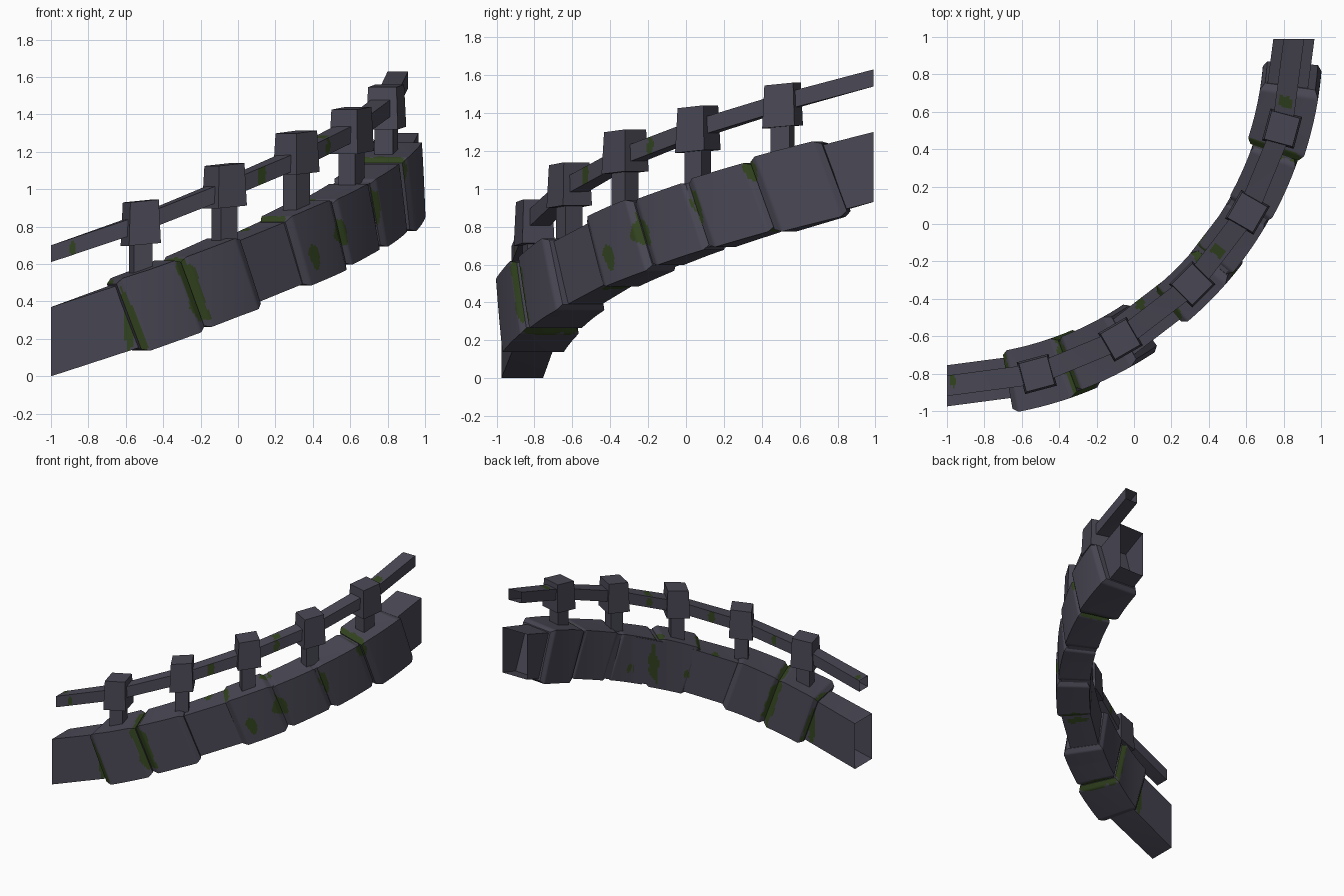
import bpy, bmesh, math
from mathutils import Matrix, noise, Vector

if "Cube" in bpy.data.objects:
    bpy.data.objects.remove(bpy.data.objects["Cube"])

CX, CY, R = -1.0, 0.99, 1.855          # centre and radius of the quarter-turn path
RISE = [0, .165, .345, .51, .66, .80, .93]   # climb at every 15 degrees


def material(name, col):
    m = bpy.data.materials.new(name)
    m.diffuse_color = (*col, 1)
    m.use_nodes = True
    m.node_tree.nodes["Principled BSDF"].inputs["Base Color"].default_value = m.diffuse_color
    return m


STONE = material("slate_stone", (0.068, 0.065, 0.09))
MOSS = material("dark_moss", (0.033, 0.058, 0.014))


def climb(a):
    i = max(0, min(5, int(a // 15)))
    return RISE[i] + (RISE[i + 1] - RISE[i]) * (a - 15 * i) / 15


def on_path(a, r, z, chord=False):
    """Point at angle a (degrees) on the path; chord gives straight 15 degree runs."""
    if chord:
        r *= math.cos(math.radians(7.5)) / math.cos(math.radians(a % 15 - 7.5))
    t = math.radians(a)
    return Vector((CX + r * math.sin(t), CY - r * math.cos(t), z + climb(a)))


def finish(name, bm, angle):
    bmesh.ops.recalc_face_normals(bm, faces=bm.faces)
    me = bpy.data.meshes.new(name)
    bm.to_mesh(me)
    bm.free()
    ob = bpy.data.objects.new(name, me)
    bpy.context.collection.objects.link(ob)
    me.materials.append(STONE)
    me.materials.append(MOSS)
    bpy.ops.object.select_all(action='DESELECT')
    ob.select_set(True)
    bpy.context.view_layer.objects.active = ob
    bpy.ops.object.shade_smooth_by_angle(angle=math.radians(angle))
    return ob


def mossy(side, a, v, patches):
    """True inside one of the ragged elliptical moss patches."""
    for s, pa, pv, da, dv in patches:
        if s != side:
            continue
        d = math.hypot((a - pa) / da, (v - pv) / dv)
        if d + 0.55 * noise.noise(Vector((a * .7, v * 5, len(s) * 3))) < 1:
            return True
    return False


def sweep(name, a0, a1, r0, r1, z0, z1, step, mh, mw, patches, block):
    """Rectangular section along the path. Blocks lean with the slope and
    have chamfered closed ends; the wall and rail stay upright and open."""
    bm = bmesh.new()
    n = round((a1 - a0) / step)
    section = [("outer", 1, i / mh, i / mh) for i in range(mh)]
    section += [("top", 1 - i / mw, 1, 1 - i / mw) for i in range(mw)]
    section += [("inner", 0, 1 - i / mh, 1 - i / mh) for i in range(mh)]
    section += [("bottom", i / mw, 0, i / mw) for i in range(mw)]
    dv = {"outer": .5 / mh, "top": -.5 / mw, "inner": -.5 / mh, "bottom": .5 / mw}
    rings = []
    for j in range(n + 1):
        t = j / n
        a = a0 + (a1 - a0) * t
        cut = .022 * max(0, 1 - min(t, 1 - t) / .1) if block else 0
        ring = []
        for _, u, w, _ in section:
            r = r0 + cut + (r1 - r0 - 2 * cut) * u
            z = z0 + cut + (z1 - z0 - 2 * cut) * w
            lean = -math.degrees((z - .185) * .32 / R) if block else 0
            ring.append(bm.verts.new(on_path(a + lean, r, z, not block)))
        rings.append(ring)
    k = len(section)
    for j in range(n):
        a = a0 + (a1 - a0) * (j + .5) / n
        for i in range(k):
            f = bm.faces.new((rings[j][i], rings[j + 1][i],
                              rings[j + 1][(i + 1) % k], rings[j][(i + 1) % k]))
            side, v = section[i][0], section[i][3]
            f.material_index = int(mossy(side, a, v + dv[side], patches))
    if block:
        bm.faces.new(rings[0])
        bm.faces.new(rings[-1])
    return finish(name, bm, 30 if block else 12)


# Moss on the wall: side, angle, position across the side, half sizes
wall_moss = [
    ("outer", 12.2, .45, .8, .5), ("outer", 22.3, .55, 1.5, .5),
    ("outer", 44.5, .35, 1.2, .17), ("outer", 51.7, .55, 1.5, .25),
    ("outer", 62.2, .7, .8, .25), ("outer", 72.3, .9, .9, .2),
    ("inner", 12, .45, .8, .5), ("inner", 22, .5, 1.4, .5),
    ("inner", 51.5, .5, 1.3, .4), ("inner", 43, .4, .5, .1), ("inner", 57, .3, .5, .1),
    ("top", 12, .2, .7, .4), ("top", 22.3, .5, .8, .6), ("top", 41.5, .3, 1.3, .5),
    ("top", 51.7, .1, 1.2, .4), ("top", 73.2, .5, .9, .8), ("top", 36, .1, .7, .2),
    ("bottom", 22, .5, 1.2, .5), ("bottom", 42, .5, .8, .4), ("bottom", 72.6, .5, .9, .5),
]
rail_moss = [
    ("outer", 3.5, .4, .5, .4), ("outer", 36.5, .5, .9, .6), ("outer", 51.5, .5, .7, .5),
    ("top", 79.5, .5, 1.0, .4), ("top", 52, .5, .9, .4), ("top", 1, .4, .5, .3),
    ("inner", 22, .5, .6, .4), ("inner", 37, .5, .9, .5), ("inner", 52, .5, .8, .4),
]

# Continuous wall core and handrail
sweep("wall_core", 0, 90, 1.745, 1.965, 0, .37, .5, 24, 12, wall_moss, False)
sweep("handrail", 0, 90, 1.8, 1.91, .61, .70, .25, 6, 6, rail_moss, False)

# Stone blocks wrapped round the core: start, end, inner/outer radius, bottom, top
blocks = [
    (12.0, 22.2, 1.695, 2.03, -.03, .405),
    (22.2, 32.5, 1.705, 2.01, -.025, .40),
    (41.5, 51.7, 1.735, 1.985, -.02, .395),
    (51.7, 62.0, 1.735, 1.975, -.01, .378),
    (62.0, 72.8, 1.730, 1.985, -.015, .385),
    (72.8, 84.0, 1.695, 2.01, -.035, .40),
]
for i, b in enumerate(blocks):
    sweep(f"stone_block_{i + 1}", *b, .25, 30, 16, wall_moss, True)


def tapered_box(name, a, w0, w1, z0, z1, tilt=0):
    """Upright box at angle a, turned to face along the path."""
    bm = bmesh.new()
    bmesh.ops.create_cube(bm, size=1)
    for v in bm.verts:
        w = w1 if v.co.z > 0 else w0
        z = z1 + v.co.x * tilt if v.co.z > 0 else z0 + v.co.x * tilt
        v.co = Vector((v.co.x * w, v.co.y * w, z))
    p = on_path(a, R, 0)
    bm.transform(Matrix.Translation((p.x, p.y, 0)) @ Matrix.Rotation(math.radians(a), 4, 'Z'))
    return finish(name, bm, 30)


# Posts with tapered caps, every 15 degrees
caps = [(.705, .937), (.905, 1.132), (1.085, 1.306), (1.197, 1.433), (1.327, 1.553)]
for i, (z0, z1) in enumerate(caps):
    a = 15 * (i + 1)
    tapered_box(f"post_{i + 1}", a, .102, .102, climb(a) + .33, z0 + .03)
    tapered_box(f"post_cap_{i + 1}", a, .176, .157, z0, z1, .015)
